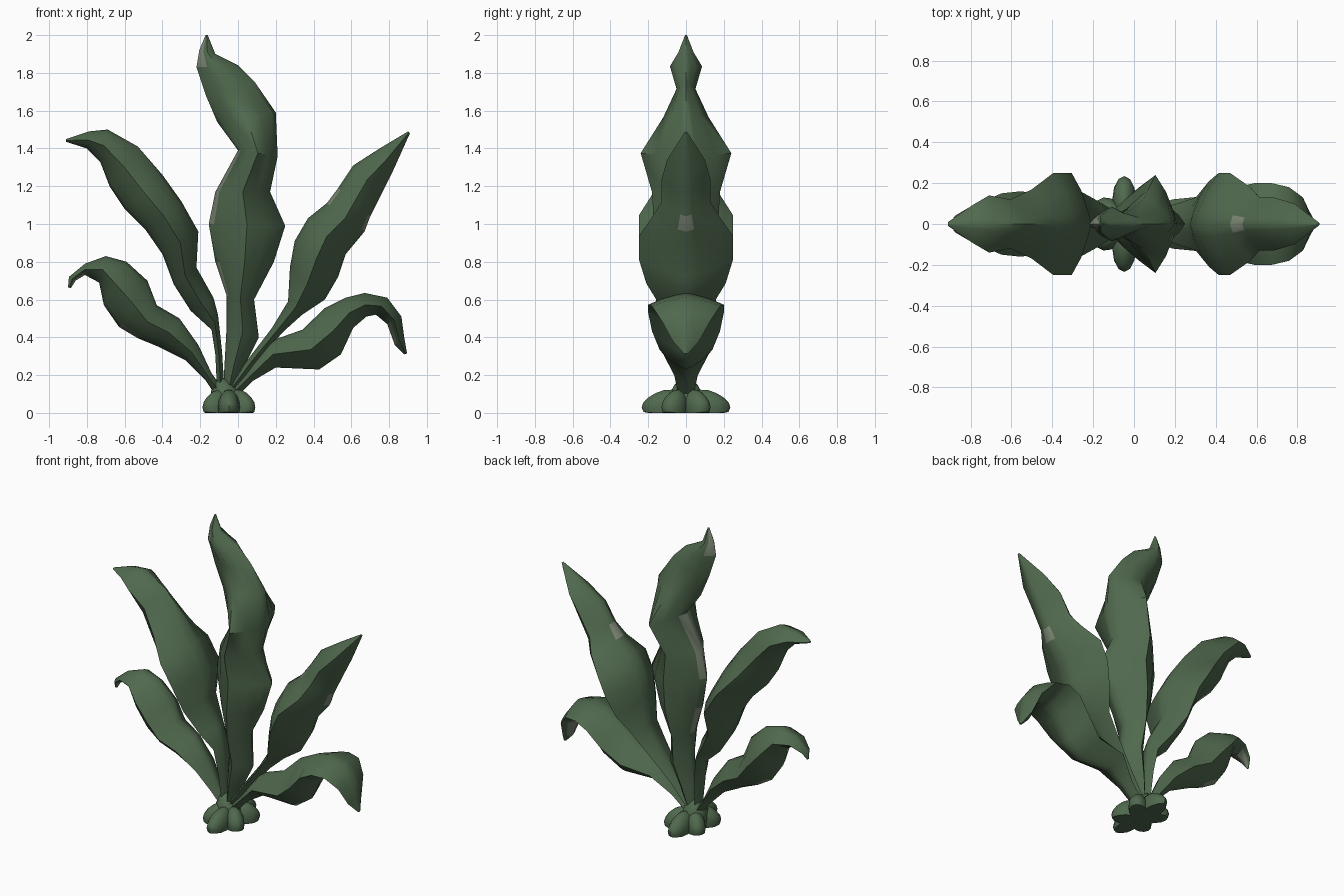
import bpy, bmesh, math
from mathutils import Vector


def material(name, rgb):
    m = bpy.data.materials.new(name)
    m.diffuse_color = (*rgb, 1)
    return m


GREEN = material("kelp green", (0.08, 0.14, 0.075))
PALE = material("pale grey green", (0.21, 0.25, 0.18))


def finish(name, bm, angle):
    bmesh.ops.recalc_face_normals(bm, faces=bm.faces)
    me = bpy.data.meshes.new(name)
    bm.to_mesh(me)
    bm.free()
    ob = bpy.data.objects.new(name, me)
    bpy.context.collection.objects.link(ob)
    me.materials.append(GREEN)
    me.materials.append(PALE)
    bpy.ops.object.select_all(action='DESELECT')
    ob.select_set(True)
    bpy.context.view_layer.objects.active = ob
    bpy.ops.object.shade_smooth_by_angle(angle=math.radians(angle))
    return ob


# Half of the lens-shaped section: (position between the two ridges, share of half width)
HALF = [(0.07, 0.24), (0.25, 0.65), (0.5, 1.0), (0.75, 0.65), (0.93, 0.24)]
SECTION = [(0, 0)] + HALF + [(1, 0)] + [(t, -w) for t, w in reversed(HALF)]
N = len(SECTION)


def blade(name, rows, pale=()):
    """rows: ridge x, z; opposite ridge x, z; half width in y. pale: (row, side columns)."""
    bm = bmesh.new()
    rings = [[bm.verts.new((ax + (bx - ax) * t, w * y, az + (bz - az) * t))
              for t, y in SECTION] for ax, az, bx, bz, w in rows]
    for i, (lo, hi) in enumerate(zip(rings, rings[1:])):
        for j in range(N):
            k = (j + 1) % N
            f = bm.faces.new((lo[j], lo[k], hi[k], hi[j]))
            f.material_index = int(any(i == r and j in cols for r, cols in pale))
    bm.faces.new(rings[0])
    bm.faces.new(rings[-1])
    return finish(name, bm, 50)


blade("centre_blade", [
    (-0.08, 0.10, -0.03, 0.10, 0.04),
    (-0.07, 0.28, 0.03, 0.24, 0.07),
    (-0.06, 0.46, 0.11, 0.40, 0.10),
    (-0.06, 0.62, 0.085, 0.60, 0.13),
    (-0.12, 0.80, 0.19, 0.80, 0.17),
    (-0.155, 1.00, 0.25, 0.99, 0.17),
    (-0.12, 1.17, 0.17, 1.17, 0.18),
    (0.00, 1.39, 0.21, 1.36, 0.24),
    (-0.11, 1.54, 0.20, 1.59, 0.12),
    (-0.17, 1.68, 0.09, 1.75, 0.05),
    (-0.22, 1.83, 0.00, 1.84, 0.085),
    (-0.205, 1.92, -0.12, 1.90, 0.04),
    (-0.172, 2.00, -0.16, 2.00, 0.005),
], [(3, (0, 11)), (5, (0, 11)), (6, (0, 11)), (10, (0, 1, 10, 11)), (11, (0, 1, 10, 11))])

blade("upper_left_blade", [
    (-0.07, 0.10, -0.11, 0.10, 0.04),
    (-0.085, 0.33, -0.12, 0.31, 0.06),
    (-0.106, 0.52, -0.14, 0.44, 0.08),
    (-0.13, 0.61, -0.25, 0.54, 0.12),
    (-0.22, 0.77, -0.34, 0.68, 0.17),
    (-0.21, 0.96, -0.40, 0.84, 0.25),
    (-0.30, 1.12, -0.49, 0.97, 0.25),
    (-0.40, 1.26, -0.60, 1.08, 0.17),
    (-0.53, 1.41, -0.68, 1.20, 0.12),
    (-0.69, 1.50, -0.73, 1.33, 0.14),
    (-0.79, 1.49, -0.80, 1.40, 0.09),
    (-0.91, 1.45, -0.91, 1.435, 0.01),
])

blade("lower_left_blade", [
    (-0.06, 0.10, -0.11, 0.08, 0.04),
    (-0.14, 0.21, -0.17, 0.17, 0.06),
    (-0.21, 0.36, -0.28, 0.28, 0.10),
    (-0.31, 0.50, -0.42, 0.35, 0.13),
    (-0.43, 0.57, -0.53, 0.395, 0.15),
    (-0.48, 0.70, -0.63, 0.455, 0.16),
    (-0.59, 0.80, -0.71, 0.57, 0.15),
    (-0.70, 0.83, -0.735, 0.69, 0.12),
    (-0.81, 0.79, -0.81, 0.73, 0.08),
    (-0.895, 0.72, -0.86, 0.70, 0.04),
    (-0.90, 0.665, -0.885, 0.66, 0.008),
], [(4, (5, 6)), (8, (4, 5, 6, 7)), (9, (4, 5, 6, 7))])

blade("upper_right_blade", [
    (-0.09, 0.10, -0.03, 0.09, 0.04),
    (0.05, 0.28, 0.09, 0.26, 0.06),
    (0.18, 0.45, 0.24, 0.43, 0.10),
    (0.265, 0.59, 0.34, 0.52, 0.13),
    (0.275, 0.77, 0.46, 0.60, 0.21),
    (0.30, 0.91, 0.53, 0.72, 0.25),
    (0.37, 1.03, 0.57, 0.84, 0.25),
    (0.47, 1.11, 0.67, 0.96, 0.18),
    (0.53, 1.19, 0.70, 1.04, 0.13),
    (0.61, 1.31, 0.76, 1.16, 0.13),
    (0.75, 1.40, 0.82, 1.28, 0.10),
    (0.90, 1.49, 0.91, 1.48, 0.008),
], [(7, (0, 11, 5, 6))])

blade("drooping_right_blade", [
    (-0.07, 0.10, -0.02, 0.07, 0.04),
    (0.05, 0.22, 0.08, 0.17, 0.06),
    (0.17, 0.38, 0.20, 0.24, 0.12),
    (0.34, 0.44, 0.43, 0.23, 0.14),
    (0.46, 0.555, 0.545, 0.31, 0.18),
    (0.57, 0.61, 0.61, 0.45, 0.20),
    (0.67, 0.635, 0.68, 0.51, 0.20),
    (0.79, 0.61, 0.73, 0.52, 0.18),
    (0.865, 0.51, 0.79, 0.47, 0.13),
    (0.88, 0.40, 0.83, 0.36, 0.07),
    (0.895, 0.315, 0.88, 0.31, 0.01),
], [(8, (4, 5, 6, 7))])


# Holdfast: flattened root lobes spreading from a short core
def lump(name, centre, size, turn):
    bm = bmesh.new()
    bmesh.ops.create_uvsphere(bm, u_segments=12, v_segments=8, radius=1)
    c, s = math.cos(turn), math.sin(turn)
    for v in bm.verts:
        x, y, z = v.co.x * size[0], v.co.y * size[1], v.co.z * size[2]
        # lobes slope down towards their outer end and sit flat on the ground
        z = max(0.0, z * (1 - 0.3 * v.co.x) + centre[2])
        v.co = Vector((centre[0] + c * x - s * y, centre[1] + s * x + c * y, z))
    bmesh.ops.dissolve_degenerate(bm, dist=1e-4, edges=bm.edges)
    return finish(name, bm, 50)


BASE_X = -0.048
for i, (deg, reach) in enumerate([(90, 0.23), (270, 0.23), (42, 0.17), (138, 0.17),
                                  (222, 0.17), (318, 0.17)]):
    a = math.radians(deg)
    lump(f"root_lobe_{i + 1}",
         (BASE_X + math.cos(a) * reach * 0.52, math.sin(a) * reach * 0.52, 0.03),
         (reach * 0.5, 0.058, 0.09), a)
lump("root_core", (BASE_X - 0.015, 0, 0.06), (0.085, 0.09, 0.12), 0)
